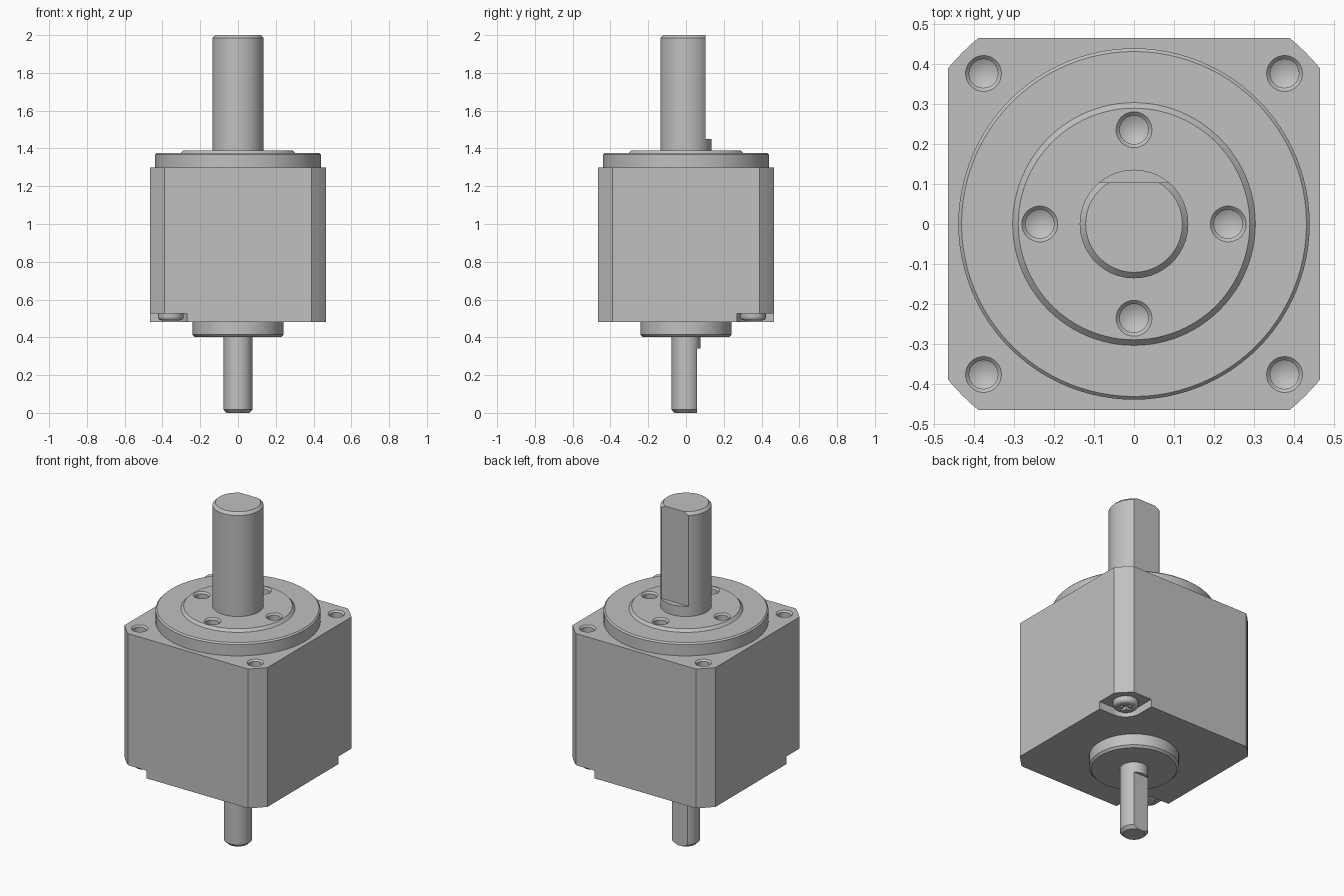
import bpy, bmesh, math
from mathutils import Matrix

if "Cube" in bpy.data.objects:
    bpy.data.objects.remove(bpy.data.objects["Cube"], do_unlink=True)

metal = bpy.data.materials.new("grey metal")
metal.use_nodes = True
GREY = (0.53, 0.53, 0.53, 1)
metal.diffuse_color = GREY
metal.node_tree.nodes["Principled BSDF"].inputs["Base Color"].default_value = GREY


def finish(bm, name, at=(0, 0, 0), turn=0):
    bmesh.ops.recalc_face_normals(bm, faces=bm.faces)
    mesh = bpy.data.meshes.new(name)
    bm.to_mesh(mesh)
    bm.free()
    mesh.materials.append(metal)
    mesh.transform(Matrix.Translation(at) @ Matrix.Rotation(turn, 4, "Z"))
    obj = bpy.data.objects.new(name, mesh)
    bpy.context.collection.objects.link(obj)
    return obj


def lathe(name, profile, at=(0, 0, 0), steps=72):
    """Spin (radius, height) points around z and cap the open ends."""
    bm = bmesh.new()
    verts = [bm.verts.new((r, 0, z)) for r, z in profile]
    edges = [bm.edges.new(pair) for pair in zip(verts, verts[1:])]
    bmesh.ops.spin(bm, geom=verts + edges, cent=(0, 0, 0), axis=(0, 0, 1),
                   angle=math.tau, steps=steps)
    bmesh.ops.remove_doubles(bm, verts=bm.verts, dist=1e-5)
    bmesh.ops.holes_fill(bm, edges=bm.edges, sides=0)
    return finish(bm, name, at)


def prism(name, outline, low, high, turn=0):
    bm = bmesh.new()
    face = bm.faces.new([bm.verts.new((x, y, low)) for x, y in outline])
    top = bmesh.ops.extrude_face_region(bm, geom=[face])["geom"]
    bmesh.ops.translate(bm, vec=(0, 0, high - low),
                        verts=[v for v in top if isinstance(v, bmesh.types.BMVert)])
    return finish(bm, name, turn=turn)


def box(name, center, size):
    bm = bmesh.new()
    bmesh.ops.create_cube(bm, size=1)
    bmesh.ops.scale(bm, vec=size, verts=bm.verts)
    return finish(bm, name, center)


def cut(targets, cutters):
    for obj in targets:
        bpy.context.view_layer.objects.active = obj
        for cutter in cutters:
            mod = obj.modifiers.new("cut", "BOOLEAN")
            mod.operation, mod.solver, mod.object = "DIFFERENCE", "EXACT", cutter
            bpy.ops.object.modifier_apply(modifier=mod.name)
    for cutter in cutters:
        bpy.data.objects.remove(cutter, do_unlink=True)


def arc(radius, start, end, count, cx=0, cy=0):
    angles = [math.radians(start + (end - start) * i / count) for i in range(count + 1)]
    return [(cx + radius * math.cos(a), cy + radius * math.sin(a)) for a in angles]


def hole(x, y, top, depth):
    """Chamfered blind hole with a drill-point bottom."""
    return lathe("hole_cutter", [(0.054, 0.009), (0.036, -0.009), (0.036, -depth),
                                 (0, -depth - 0.02)], (x, y, top), 32)


HALF, CORNER, BOTTOM, TOP = 0.466, 0.39, 0.48, 1.30

# Square housing whose corners are turned to a large radius
lean = math.degrees(math.atan2(CORNER, HALF))
outline = []
for quarter in range(4):
    outline += arc(math.hypot(HALF, CORNER), lean + 90 * quarter,
                   90 - lean + 90 * quarter, 4)
housing = prism("housing", outline, BOTTOM, TOP)

# Round mounting flange with a low raised ring
flange = lathe("mounting_flange", [(0.44, TOP), (0.44, 1.367), (0.432, 1.375),
                                   (0.304, 1.375), (0.29, 1.39)], steps=96)

# Output shaft and input shaft, each with a flat on the back
output_shaft = lathe("output_shaft", [(0.136, 1.385), (0.136, 1.985), (0.121, 2)])
cut([output_shaft], [box("flat_cutter", (0, 0.204, 1.85), (0.5, 0.2, 0.8))])
input_shaft = lathe("input_shaft", [(0.059, 0), (0.076, 0.017), (0.076, 0.41)])
cut([input_shaft], [box("flat_cutter", (0, 0.158, 0.04), (0.3, 0.2, 0.6))])

# Input boss under the housing
boss = lathe("input_boss", [(0.228, 0.402), (0.24, 0.414), (0.24, BOTTOM)])

# Threaded holes in the housing corners and around the output shaft
cut([housing], [hole(x, y, TOP, 0.15) for x in (-0.377, 0.377) for y in (-0.377, 0.377)])
ring = [(0.236, 0), (0, 0.236), (-0.236, 0), (0, -0.236)]
cut([housing, flange], [hole(x, y, 1.39, 0.13) for x, y in ring])

# Two opposite corner pockets, each holding a cross-head screw
pocket = [(0.6, 0.27)] + arc(0.1, 270, 180, 10, 0.37, 0.37) + [(0.27, 0.6), (0.6, 0.6)]
cut([housing], [prism("pocket_cutter", pocket, 0.4, 0.525, turn) for turn in (0, math.pi)])
screws = []
for side, label in ((1, "back_left"), (-1, "front_right")):
    x = y = 0.356 * side
    head = [(0.05, 0.49)] + [(0.05 + 0.018 * math.sin(t), 0.508 - 0.018 * math.cos(t))
                             for t in (0.4, 0.8, 1.2, math.pi / 2)]
    screw = lathe("screw_" + label, head + [(0.068, 0.53)], (x, y, 0), 48)
    cut([screw], [box("slot_cutter", (x, y, 0.49), size)
                  for size in ((0.07, 0.02, 0.04), (0.02, 0.07, 0.04))])
    screws.append(screw)

# Smooth the round surfaces and keep the machined edges sharp
bpy.ops.object.select_all(action="DESELECT")
for obj in [housing, flange, output_shaft, input_shaft, boss] + screws:
    obj.select_set(True)
bpy.context.view_layer.objects.active = housing
bpy.ops.object.shade_smooth_by_angle(angle=math.radians(25))
